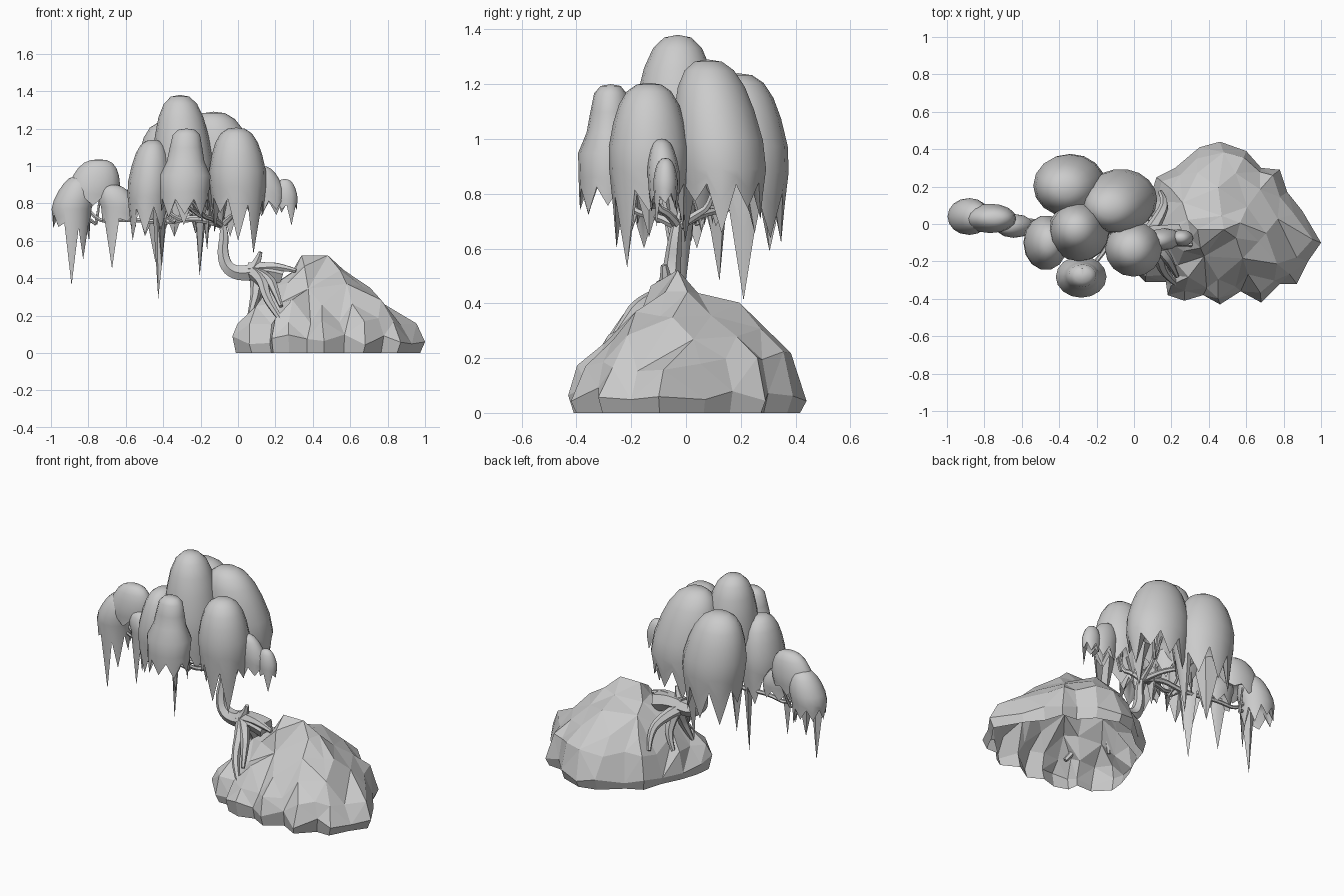
import bpy, bmesh, math, random
from mathutils import Vector
from mathutils.geometry import delaunay_2d_cdt

old = bpy.data.objects.get("Cube")
if old:
    bpy.data.objects.remove(old, do_unlink=True)

random.seed(7)
grey = bpy.data.materials.new("plain_grey")
grey.use_nodes = True
COLOUR = (0.6, 0.6, 0.6, 1)
grey.diffuse_color = COLOUR
grey.node_tree.nodes["Principled BSDF"].inputs["Base Color"].default_value = COLOUR


def finish(obj, angle=None):
    """Assign the material and, when asked, smooth shading."""
    obj.data.materials.clear()
    obj.data.materials.append(grey)
    bpy.ops.object.select_all(action="DESELECT")
    obj.select_set(True)
    bpy.context.view_layer.objects.active = obj
    if angle:
        bpy.ops.object.shade_smooth_by_angle(angle=math.radians(angle))


def add_object(name, bm, angle=None):
    bmesh.ops.recalc_face_normals(bm, faces=bm.faces[:])
    mesh = bpy.data.meshes.new(name)
    bm.to_mesh(mesh)
    bm.free()
    obj = bpy.data.objects.new(name, mesh)
    bpy.context.collection.objects.link(obj)
    finish(obj, angle)


def loft(name, rings, start, end, angle):
    """Skin closed rings and close both ends with a point."""
    bm = bmesh.new()
    rows = [[bm.verts.new(p) for p in ring] for ring in rings]
    first, last = bm.verts.new(start), bm.verts.new(end)
    n = len(rows[0])
    for i in range(n):
        j = (i + 1) % n
        bm.faces.new((first, rows[0][i], rows[0][j]))
        bm.faces.new((last, rows[-1][j], rows[-1][i]))
        for a, b in zip(rows, rows[1:]):
            bm.faces.new((a[i], b[i], b[j], a[j]))
    add_object(name, bm, angle)


def tube(name, points, thick, thin):
    """Tapered round limb along a smooth path."""
    curve = bpy.data.curves.new(name, "CURVE")
    curve.dimensions = "3D"
    curve.bevel_depth, curve.bevel_resolution = 1, 1
    curve.use_fill_caps = True
    spline = curve.splines.new("NURBS")
    spline.points.add(len(points) - 1)
    for i, (p, q) in enumerate(zip(spline.points, points)):
        p.co = (*q, 1)
        p.radius = thick + (thin - thick) * i / (len(points) - 1)
    spline.use_endpoint_u, spline.order_u, spline.resolution_u = True, 3, 4
    obj = bpy.data.objects.new(name, curve)
    bpy.context.collection.objects.link(obj)
    finish(obj)
    bpy.ops.object.convert(target="MESH")
    finish(bpy.context.object, 50)


DOME = ((.3, .02), (.54, .1), (.73, .25), (.87, .46), (.98, .74), (.97, 1))
BELL = ((.32, .02), (.52, .1), (.62, .3), (.72, .52), (.97, .74), (.93, 1))


def foliage(name, centre, size, top, rim, drop, tips=(), spikes=8, shape=DOME, lean=(0, 0)):
    """Drooping dome whose rim hangs down in pointed strands.
    tips lists (direction in degrees, lowest height) of the long strands."""
    n = spikes * 2
    (cx, cy), (rx, ry) = centre, size

    def point(i, r, z):
        a = math.tau * i / n
        k = max(0, (z - rim) / (top - rim))
        return (cx + lean[0] * k + rx * r * math.cos(a),
                cy + lean[1] * k + ry * r * math.sin(a), z)

    ends = [rim - drop * random.uniform(.5, 1.1) for _ in range(spikes)]
    for direction, low in tips:
        ends[round(direction / 360 * spikes) % spikes] = low
    # Valleys between strands sink with the strands beside them
    lower = []
    for i, low in enumerate(ends):
        beside = (low + ends[(i + 1) % spikes]) / 2
        lower += [low, rim + (beside - rim) * .3]
    rings = [[point(i, r, top + (rim - top) * f) for i in range(n)] for r, f in shape]
    for part in (.5, 1):
        rings.append([point(i, .95 - .55 * (rim - z) * part, rim + (z - rim) * part)
                      for i, z in enumerate(lower)])
    rings.append([point(i, .55, rim) for i in range(n)])
    loft(name, rings, point(0, 0, top), point(0, 0, rim + (top - rim) * .35), 40)


# Rock: open-bottomed faceted shell rising from a ground outline to a short ridge
outline = ((1, -.1), (.9, .07), (.82, .17), (.78, .29), (.68, .3), (.6, .39), (.46, .44),
           (.35, .41), (.22, .3), (.12, .25), (.08, .12), (.02, 0), (-.02, -.12),
           (-.03, -.22), (.06, -.31), (.17, -.31), (.18, -.38), (.27, -.41), (.37, -.38),
           (.46, -.43), (.57, -.36), (.68, -.42), (.78, -.32), (.87, -.32), (.93, -.2))


def toward_ridge(x, y, pull):
    ridge = Vector((min(max(x, .34), .48), -.03))
    return Vector((x, y)).lerp(ridge, pull)


flat = [Vector(p) for p in outline]
heights = [random.uniform(.04, .1) for _ in outline]
count = len(outline)
for pull, height, step, first in ((.11, .17, 1, 0), (.33, .27, 2, 1), (.56, .36, 3, 0), (.77, .445, 4, 2)):
    for x, y in outline[first::step]:
        spot = toward_ridge(x, y, pull + random.uniform(-.05, .05))
        flat.append(spot + Vector((random.uniform(-.02, .02), random.uniform(-.02, .02))))
        heights.append(height + .13 * max(0, spot.y) + random.uniform(-.02, .02))
for x in (.34, .48):
    flat.append(Vector((x, -.03)))
    heights.append(.522)
border = [(i, (i + 1) % count) for i in range(count)]
spots, _, faces, origin, _, _ = delaunay_2d_cdt(flat, border, [], 1, 1e-4)
bm = bmesh.new()
shell = [bm.verts.new((p.x, p.y, heights[o[0]])) for p, o in zip(spots, origin)]
for face in faces:
    bm.faces.new([shell[i] for i in face])
rim_edges = [e for e in bm.edges if e.is_boundary]
skirt = bmesh.ops.extrude_edge_only(bm, edges=rim_edges)["geom"]
for v in skirt:
    if isinstance(v, bmesh.types.BMVert):
        foot = toward_ridge(v.co.x, v.co.y, .05)
        v.co = (foot.x, foot.y, 0)
bmesh.ops.delete(bm, geom=[v for v in bm.verts if not v.link_faces], context="VERTS")
add_object("rock", bm)

# Trunk and the roots gripping the rock
tube("trunk", ((.24, -.06, .42), (.14, -.06, .45), (.02, -.06, .42), (-.06, -.06, .45),
               (-.085, -.05, .54), (-.07, -.04, .64), (-.085, -.03, .7)), .06, .018)
roots = {
    "top_root": ((.06, -.06, .45), (.16, -.08, .46), (.23, -.1, .46), (.31, -.11, .44)),
    "front_root": ((.08, -.07, .43), (.13, -.16, .4), (.15, -.24, .3), (.2, -.3, .22), (.24, -.33, .16)),
    "inner_root": ((.08, -.07, .43), (.17, -.17, .4), (.2, -.22, .33), (.23, -.28, .25)),
    "left_root": ((.1, -.06, .42), (.1, -.1, .33), (.08, -.13, .25), (.06, -.15, .19)),
    "back_root": ((.08, -.05, .42), (.14, .04, .38), (.17, .12, .31), (.14, .17, .22)),
    "rear_root": ((.1, -.05, .42), (.11, 0, .34), (.1, .03, .26), (.06, .04, .19)),
    "root_spur": ((.06, -.07, .43), (.1, -.07, .47), (.12, -.08, .54)),
}
for name, path in roots.items():
    tube(name, path, .04, .012)

# Branches: one bare limb per leaf mass, each with forked twigs
fork = (-.085, -.03, .68)
branches = {
    "far_left": ((-.2, -.02, .74), (-.38, 0, .69), (-.6, .02, .72), (-.76, .04, .69), (-.82, .04, .8)),
    "left": ((-.2, -.05, .72), (-.34, -.1, .7), (-.46, -.08, .84)),
    "back_left": ((-.15, .05, .73), (-.25, .15, .74), (-.33, .2, .9)),
    "centre": ((-.12, -.03, .78), (-.22, -.03, .84), (-.28, -.03, 1)),
    "front": ((-.13, -.1, .72), (-.2, -.2, .73), (-.27, -.28, .85)),
    "back_right": ((-.08, .03, .72), (-.07, .1, .76), (-.07, .13, .95)),
    "right": ((-.04, -.06, .73), (0, -.12, .75), (.02, -.13, .92)),
}
for name, path in branches.items():
    tube(name + "_branch", (fork, *path), .018, .009)
    base, end = Vector(path[-2]), Vector(path[-1])
    for side in (-1, 1):
        tip = end + Vector((.08 * side, .05 * side, .02))
        tube(name + "_twig", (base, base.lerp(tip, .5) + Vector((0, 0, -.02)), tip), .01, .006)

# Leaf masses
foliage("far_left_leaves", (-.89, .04), (.11, .1), .95, .77, .15, ((270, .36), (0, .6), (315, .5)), lean=(.05, 0))
foliage("far_left_crown", (-.775, .03), (.14, .08), 1.035, .85, .06, lean=(.03, 0))
foliage("far_left_neck", (-.635, -.01), (.1, .065), .9, .78, .1, ((270, .45),), spikes=6, lean=(-.04, 0))
foliage("left_leaves", (-.475, -.1), (.12, .15), 1.14, .84, .22, ((51, .29), (206, .55), (180, .6)), spikes=7, lean=(.02, 0))
foliage("back_left_leaves", (-.34, .21), (.195, .17), 1.24, .88, .3, ((0, .41), (90, .62), (225, .48)), lean=(-.03, -.02))
foliage("centre_leaves", (-.29, -.04), (.165, .165), 1.38, .9, .25, ((180, .46), (0, .55)), lean=(-.02, .01))
foliage("front_leaves", (-.285, -.285), (.14, .115), 1.2, .86, .13, shape=BELL, lean=(.01, .01))
foliage("back_right_leaves", (-.07, .13), (.2, .17), 1.29, .89, .22, ((280, .62),), spikes=9, lean=(-.06, -.05))
foliage("right_leaves", (0, -.135), (.155, .15), 1.205, .89, .24, ((315, .53), (270, .6)), lean=(-.01, 0))
foliage("right_neck", (.165, -.08), (.09, .06), 1, .84, .1, spikes=6, lean=(-.04, -.01))
foliage("right_tip_leaves", (.26, -.075), (.06, .045), .93, .82, .07, ((300, .68),), spikes=6, lean=(-.01, 0))
